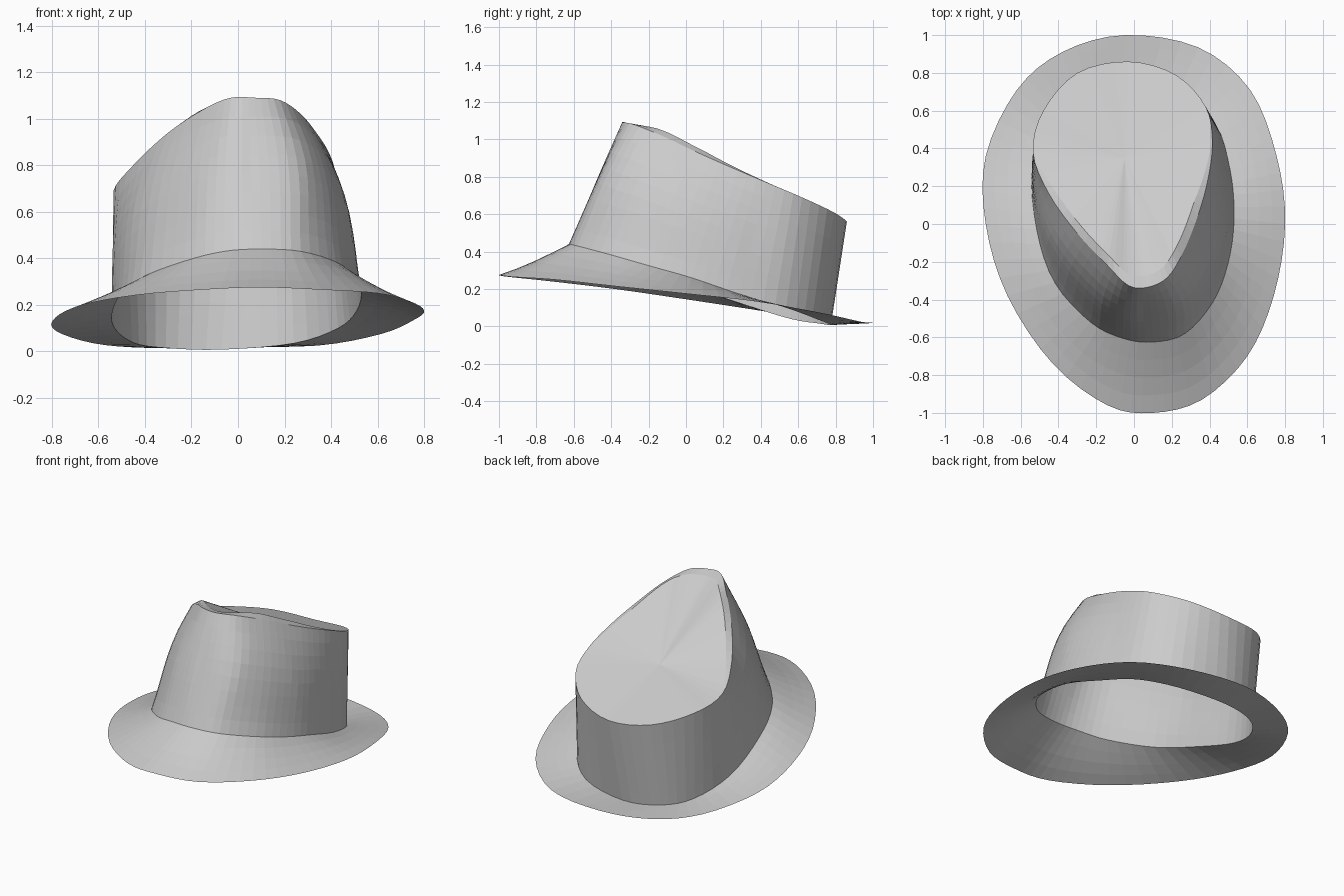
import bpy, math
from mathutils import Vector

if "Cube" in bpy.data.objects:
    bpy.data.objects.remove(bpy.data.objects["Cube"])

# 16 stations per outline, counter-clockwise from the front
BRIM = [(.1, -1, .275), (.36, -.93, .265), (.6, -.7, .25), (.74, -.38, .215),
        (.8, 0, .175), (.755, .36, .135), (.615, .71, .075), (.34, .935, .025),
        (-.05, 1, .02), (-.38, .91, .015), (-.62, .71, .035), (-.785, .36, .09),
        (-.785, 0, .145), (-.67, -.38, .2), (-.43, -.74, .243), (-.14, -.96, .266)]
BASE = [(.1, -.625, .44), (.27, -.58, .43), (.42, -.41, .385), (.5, -.2, .325),
        (.53, .03, .26), (.51, .28, .175), (.43, .535, .1), (.24, .71, .035),
        (-.07, .775, .008), (-.31, .715, .015), (-.455, .56, .04), (-.54, .3, .12),
        (-.515, -.03, .23), (-.42, -.31, .315), (-.23, -.52, .388), (-.06, -.605, .43)]
RIM = [(.07, -.335, 1.09), (.18, -.28, 1.08), (.27, -.13, 1.02), (.34, .05, .935),
       (.39, .23, .855), (.415, .43, .77), (.38, .62, .69), (.22, .79, .61),
       (-.03, .86, .56), (-.3, .8, .58), (-.48, .6, .63), (-.535, .38, .69),
       (-.45, .16, .8), (-.3, -.05, .94), (-.14, -.22, 1.045), (-.03, -.325, 1.09)]
CENTRE = Vector((-.05, .35, .745))


def smooth_loop(points, steps=4):
    """Closed Catmull-Rom curve through the stations."""
    p = [Vector(q) for q in points]
    n, out = len(p), []
    for i in range(n):
        a, b, c, d = (p[(i + k) % n] for k in (-1, 0, 1, 2))
        for s in range(steps):
            t = s / steps
            out.append(.5 * (2 * b + (c - a) * t + (2 * a - 5 * b + 4 * c - d) * t * t
                             + (3 * b - a - 3 * c + d) * t ** 3))
    return out


def between(a, b, t):
    return [p.lerp(q, t) for p, q in zip(a, b)]


def skin(name, loops, tip=None):
    """Bridge successive loops, optionally closing the last onto a point."""
    n = len(loops[0])
    verts = [v for loop in loops for v in loop]
    faces = [(r * n + i, r * n + (i + 1) % n, (r + 1) * n + (i + 1) % n, (r + 1) * n + i)
             for r in range(len(loops) - 1) for i in range(n)]
    if tip is not None:
        verts.append(tip)
        last = (len(loops) - 1) * n
        faces += [(last + i, last + (i + 1) % n, len(verts) - 1) for i in range(n)]
    mesh = bpy.data.meshes.new(name)
    mesh.from_pydata(verts, [], faces)
    mesh.update()
    obj = bpy.data.objects.new(name, mesh)
    bpy.context.collection.objects.link(obj)
    return obj


brim, base, rim = (smooth_loop(p) for p in (BRIM, BASE, RIM))
for v in brim + base:
    v.z = max(v.z, 0)

# Brim, sagging very slightly between its edges
brim_loops = []
for k in range(5):
    t = k / 4
    loop = between(brim, base, t)
    for v in loop:
        v.z -= .012 * math.sin(math.pi * t) * max(0, -v.y)
    brim_loops.append(loop)
skin("brim", brim_loops)

# Crown wall, rounded outward at the front corners, more so near the top
wall_loops = []
for k in range(9):
    t = k / 8
    loop = between(base, rim, t)
    for v in loop:
        bulge = math.sin(math.pi * t ** 1.4)
        front = min(1, max(0, (.35 - v.y) / .4))
        side = min(1, max(-1, (v.x - .05) / .2))
        v.x += (.045 if side > 0 else .025) * bulge * front * side
        v.y -= .02 * bulge * front * abs(side)
    wall_loops.append(loop)
skin("crown_wall", wall_loops)

# Crown top: bevelled lip fading out toward the back, then a shallow cap
crest = []
for v in rim:
    w = min(1, max(0, (.5 - v.y) / .4))
    c = v.lerp(Vector((CENTRE.x, CENTRE.y, v.z)), .09 * w)
    c.z += .012 * w * min(1, max(0, (v.y + .34) / .2)) - .02 * max(0, (-.2 - v.y) / .14)
    crest.append(c)
cap_loops = [rim] + [between(crest, [CENTRE] * len(crest), t) for t in (0, .25, .5, .75)]
skin("crown_top", cap_loops, CENTRE)
